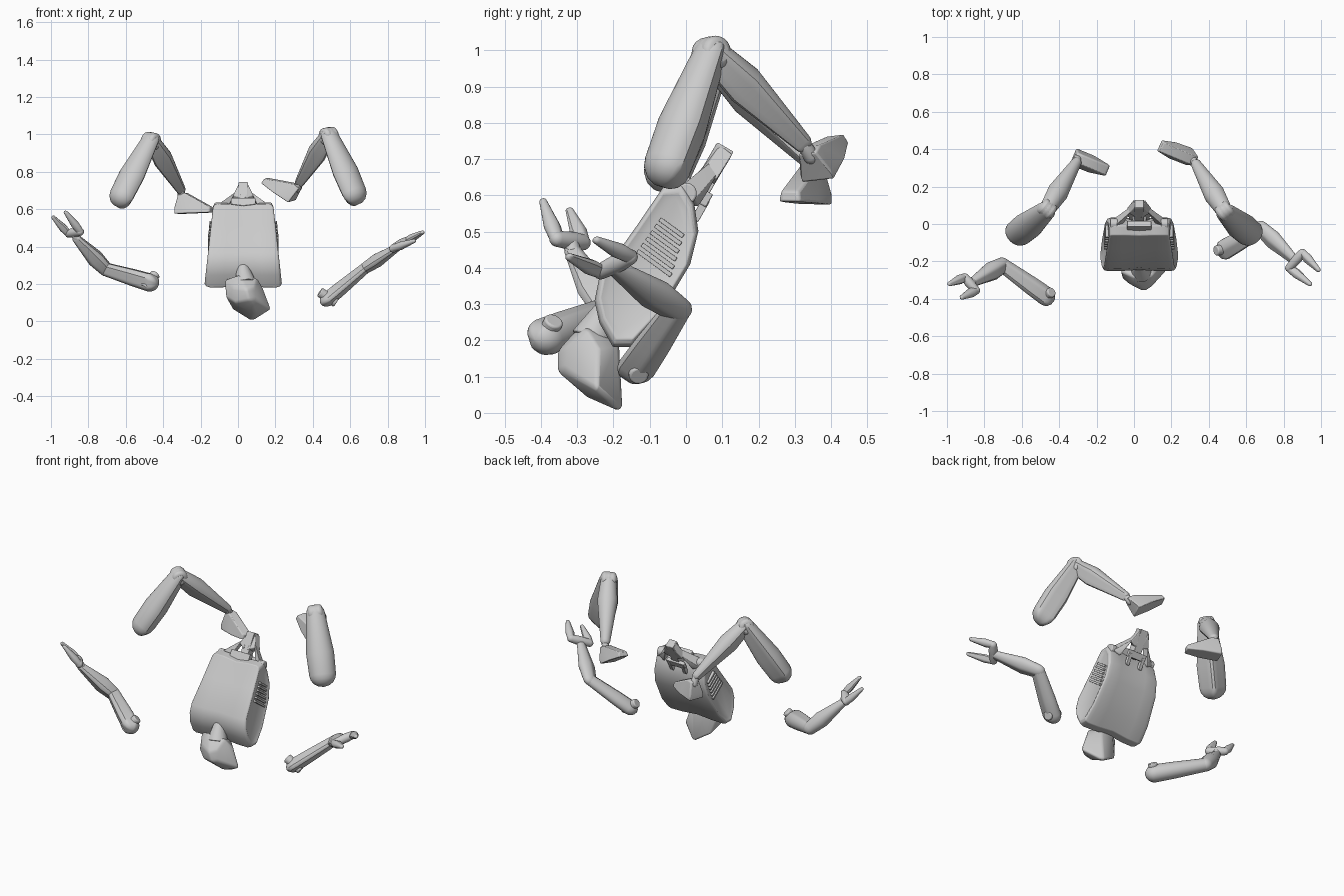
import bpy, bmesh, math
from mathutils import Vector as V

if "Cube" in bpy.data.objects:
    bpy.data.objects.remove(bpy.data.objects["Cube"], do_unlink=True)


def finish(name, bm, bevel=0.0, angle=35):
    bmesh.ops.recalc_face_normals(bm, faces=bm.faces[:])
    me = bpy.data.meshes.new(name)
    bm.to_mesh(me)
    bm.free()
    ob = bpy.data.objects.new(name, me)
    bpy.context.collection.objects.link(ob)
    bpy.ops.object.select_all(action='DESELECT')
    ob.select_set(True)
    bpy.context.view_layer.objects.active = ob
    bpy.ops.object.shade_smooth_by_angle(angle=math.radians(angle))
    if bevel:
        mod = ob.modifiers.new("soft_edges", 'BEVEL')
        mod.width, mod.segments, mod.limit_method = bevel, 3, 'ANGLE'
    return ob


def loft(name, rings, bevel=0.0, inset=None):
    bm = bmesh.new()
    rows = [[bm.verts.new(p) for p in ring] for ring in rings]
    n = len(rows[0])
    for a, b in zip(rows, rows[1:]):
        for i in range(n):
            j = (i + 1) % n
            bm.faces.new((a[i], a[j], b[j], b[i]))
    caps = [bm.faces.new(rows[0]), bm.faces.new(rows[-1])]
    bmesh.ops.recalc_face_normals(bm, faces=bm.faces[:])
    if inset:
        for cap in caps:
            bmesh.ops.inset_region(bm, faces=[cap], thickness=inset[0])
            bmesh.ops.translate(bm, verts=cap.verts[:], vec=cap.normal * -inset[1])
    return finish(name, bm, bevel)


def hull(name, pts, bevel=0.01, angle=40):
    bm = bmesh.new()
    for p in pts:
        bm.verts.new(p)
    res = bmesh.ops.convex_hull(bm, input=bm.verts[:])
    junk = set(res["geom_interior"]) | set(res["geom_unused"])
    bmesh.ops.delete(bm, geom=[g for g in junk if isinstance(g, bmesh.types.BMVert)],
                     context='VERTS')
    return finish(name, bm, bevel, angle)


def limb(name, a, b, radii, toward=None, squash=1.0, flat=1.0):
    """Round-ended limb; two flats meet on the side facing 'toward'."""
    a, b = V(a), V(b)
    axis = (b - a).normalized()
    ref = V(toward) - a if toward else V((0.3, 1, 0.2))
    depth = (ref - axis * ref.dot(axis)).normalized()
    side = axis.cross(depth)
    length, (r0, rm, r1) = (b - a).length, radii
    steps = [math.radians(d) for d in (85, 65, 45, 22, 0)]
    stations = [(-r0 * math.sin(s), r0 * math.cos(s)) for s in steps]
    stations.append((length * 0.35, rm))
    stations += [(length + r1 * math.sin(s), r1 * math.cos(s)) for s in reversed(steps)]
    rings = []
    lean = math.radians(50)
    for pos, r in stations:
        ring = []
        for k in range(32):
            t = math.tau * (k + 0.5) / 32
            near = math.cos(abs(math.remainder(t, math.tau)) - lean)
            q = r * min(1, flat / near) if near > 0 else r
            ring.append(a + axis * pos + side * (math.sin(t) * q * squash)
                        + depth * (math.cos(t) * q))
        rings.append(ring)
    return loft(name, rings)


def rod(name, a, b, r, r2=None, bevel=0.006):
    a, b = V(a), V(b)
    axis = (b - a).normalized()
    u = axis.orthogonal().normalized()
    w = axis.cross(u)
    turns = [math.tau * k / 20 for k in range(20)]
    return loft(name, [[p + (u * math.cos(t) + w * math.sin(t)) * q for t in turns]
                       for p, q in ((a, r), (b, r2 or r))], bevel)


def box(name, centre, size, along, bevel=0.004):
    """Box with its middle axis along a direction in the YZ plane."""
    c, d = V(centre), V((0, *along)).normalized()
    n = V((0, -d.z, d.y))
    sx, sd, sn = (s / 2 for s in size)
    return hull(name, [c + V((i * sx, 0, 0)) + d * j * sd + n * k * sn
                       for i in (-1, 1) for j in (-1, 1) for k in (-1, 1)], bevel)


# Torso: tilted side profile swept across the width, with recessed sides
MID = 0.028
profile = [(-0.06, 0.625), (-0.01, 0.63), (0.02, 0.58), (0.032, 0.5), (0.01, 0.41),
           (-0.08, 0.26), (-0.15, 0.185), (-0.2, 0.185), (-0.237, 0.25),
           (-0.25, 0.31), (-0.238, 0.37), (-0.135, 0.515)]


def half_width(z):
    return 0.207 - (z - 0.19) * 0.1


slices = []
for t, s in ((-1, 0.91), (-0.96, 0.98), (-0.85, 1.015), (-0.5, 1.01), (0, 0.965),
             (0.5, 1.01), (0.85, 1.015), (0.96, 0.98), (1, 0.91)):
    slices.append([V((MID + t * half_width(z), -0.11 + (y + 0.11) * s, 0.4 + (z - 0.4) * s))
                   for y, z in profile])
loft("torso", slices, 0.004, (0.02, 0.008))

# Side vents
for sign, label in ((-1, "right"), (1, "left")):
    for i in range(6):
        z = 0.413 + i * 0.0195
        box(f"{label}_vent_{i}",
            (MID + sign * (half_width(z) - 0.006), -0.087 + i * 0.0095, z),
            (0.022, 0.115 - i * 0.007, 0.012), (0.81, -0.59), 0.003)

# Pelvis: central spine, flared shell, hip discs and rear bracket
box("pelvis_spine", (MID, 0.066, 0.66), (0.05, 0.17, 0.052), (0.5, 0.866))
for s, label in ((-1, "right"), (1, "left")):
    hull(f"{label}_pelvis_shell",
         [V((MID + s * x, y, z)) for x, y, z in (
             (0.02, 0.095, 0.742), (0.03, 0.13, 0.715), (0.055, 0.055, 0.675),
             (0.065, 0.085, 0.645), (0.01, 0.075, 0.625), (0.01, 0.03, 0.66))], 0.005)
    hull(f"{label}_pelvis_flare",
         [V((MID + s * x, y, z)) for x, y, z in (
             (0.045, 0.065, 0.69), (0.05, 0.09, 0.665), (0.08, 0.02, 0.645),
             (0.085, 0.06, 0.61), (0.135, -0.015, 0.625), (0.14, 0.025, 0.59),
             (0.1, -0.02, 0.57), (0.1, 0.035, 0.57))], 0.005)
    rod(f"{label}_hip_disc", (MID + s * 0.115, 0.0, 0.605), (MID + s * 0.155, 0.0, 0.605), 0.03)
    box(f"{label}_bracket_prong", (MID + s * 0.045, 0.04, 0.56), (0.02, 0.07, 0.022), (0.5, 0.866))
box("rear_bracket", (MID, 0.055, 0.59), (0.12, 0.04, 0.022), (0.5, 0.866))
box("waist_bar", (MID, -0.01, 0.63), (0.13, 0.05, 0.035), (0.5, 0.866))

# Neck and turned head
rod("neck", (0.025, -0.215, 0.295), (0.04, -0.26, 0.2), 0.03, 0.06)
hull("head", [
    (-0.073, -0.25, 0.225), (-0.065, -0.285, 0.13), (-0.025, -0.2, 0.06),
    (0.075, -0.175, -0.002), (0.178, -0.245, 0.063), (0.135, -0.24, 0.175),
    (0.1, -0.275, 0.235), (0, -0.285, 0.25), (0.045, -0.357, 0.17),
    (0.06, -0.357, 0.115), (0.09, -0.27, 0.04), (0, -0.185, 0.19),
    (0.08, -0.185, 0.19), (-0.025, -0.32, 0.18), (-0.015, -0.32, 0.1),
    (0.095, -0.335, 0.12), (0.085, -0.33, 0.18)], 0.012, 55)


# Arms: shoulder, elbow, wrist, knob direction, two fingers as (base, tip)
def arm(side, shoulder, elbow, wrist, knob, fingers, slim):
    limb(f"{side}_upper_arm", shoulder, elbow, (0.055, 0.052, 0.041), wrist, slim, 0.85)
    limb(f"{side}_forearm", elbow, wrist, (0.042, 0.051, 0.026), shoulder, slim, 0.85)
    k = V(knob).normalized()
    rod(f"{side}_shoulder_knob", V(shoulder) - k * 0.045, V(shoulder) + k * 0.06, 0.027)
    (b0, t0), (b1, t1) = fingers
    limb(f"{side}_palm", b0, b1, (0.022, 0.026, 0.022))
    palm = (V(b0) + V(b1)) / 2
    rod(f"{side}_wrist", wrist, palm, 0.022)
    for i, (base, tip) in enumerate(fingers):
        limb(f"{side}_finger_{i}", base, tip, (0.022, 0.026, 0.013), palm, 0.85, 0.85)


arm("right", (-0.475, -0.385, 0.212), (-0.705, -0.22, 0.28), (-0.86, -0.31, 0.44),
    (0.5, 0.3, 0.6),
    (((-0.905, -0.285, 0.47), (-0.985, -0.32, 0.555)),
     ((-0.845, -0.355, 0.48), (-0.92, -0.392, 0.58))), 0.92)
arm("left", (0.487, -0.135, 0.125), (0.68, -0.025, 0.285), (0.86, -0.195, 0.4),
    (-0.7, -0.1, 0.45),
    (((0.9, -0.155, 0.43), (0.985, -0.245, 0.475)),
     ((0.83, -0.235, 0.39), (0.94, -0.32, 0.43))), 0.72)


# Legs: thigh, knee, shin, ankle and wedge-shaped foot
def leg(side, hip, knee, ankle, heel, toe):
    hip, knee, ankle, heel, toe = map(V, (hip, knee, ankle, heel, toe))
    limb(f"{side}_thigh", hip, knee, (0.068, 0.071, 0.047), ankle, 1.12, 0.75)
    limb(f"{side}_shin", knee, ankle.lerp(knee, 0.08), (0.044, 0.058, 0.028), hip, 1.0, 0.75)
    across = (hip - knee).cross(ankle - knee).normalized()
    rod(f"{side}_knee", knee - across * 0.042, knee + across * 0.042, 0.046, bevel=0.018)
    limb(f"{side}_ankle", ankle.lerp(knee, 0.05), ankle.lerp(heel, 0.2), (0.02, 0.02, 0.022))
    d = (toe - heel).normalized()
    up = ankle - heel
    up = (up - d * up.dot(d)).normalized()
    w = d.cross(up)
    pts = []
    for s in (-1, 1):
        pts += [heel + w * s * 0.048, heel + up * 0.03 + w * s * 0.046,
                heel.lerp(toe, 0.55) + w * s * 0.048,
                toe + w * s * 0.032, toe + up * 0.028 + w * s * 0.026,
                ankle + w * s * 0.026 - d * 0.018, ankle + w * s * 0.026 + d * 0.022]
    hull(f"{side}_foot", pts, 0.008)


leg("right", (-0.615, -0.045, 0.67), (-0.465, 0.08, 0.965), (-0.295, 0.35, 0.685),
    (-0.325, 0.36, 0.575), (-0.14, 0.285, 0.583))
leg("left", (0.615, -0.045, 0.685), (0.485, 0.07, 0.992), (0.32, 0.34, 0.725),
    (0.287, 0.365, 0.64), (0.135, 0.42, 0.742))
